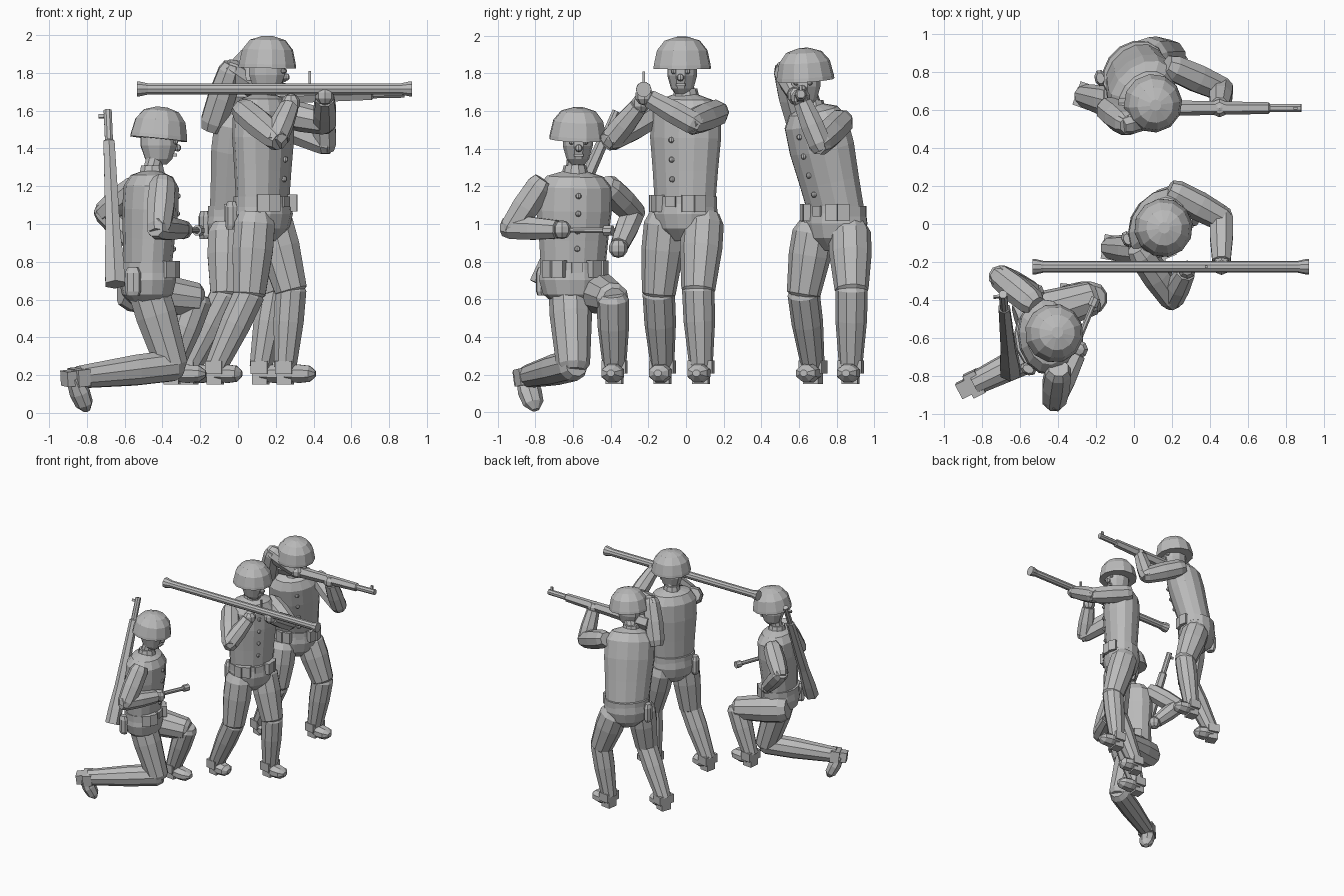
import bpy, bmesh, math
from mathutils import Vector, Matrix

cube = bpy.data.objects.get("Cube")
if cube:
    bpy.data.objects.remove(cube)

GREY = (0.5, 0.5, 0.5, 1)
mat = bpy.data.materials.new("plain grey")
mat.use_nodes = True
mat.diffuse_color = GREY
mat.node_tree.nodes["Principled BSDF"].inputs["Base Color"].default_value = GREY


def finish(name, bm):
    bmesh.ops.recalc_face_normals(bm, faces=bm.faces)
    me = bpy.data.meshes.new(name)
    bm.to_mesh(me)
    bm.free()
    me.materials.append(mat)
    ob = bpy.data.objects.new(name, me)
    bpy.context.collection.objects.link(ob)
    return ob


def frame(axis, facing):
    """Rotation with z along the axis and x towards the facing direction."""
    z = Vector(axis).normalized()
    y = z.cross(Vector(facing))
    if y.length < 0.01:
        y = z.cross(Vector((0, 0, 1)))
    y.normalize()
    return Matrix((y.cross(z), y, z)).transposed()


def turned(name, a, b, profile, sides=8, facing=(1, 0, 0), sx=1, sy=1):
    """Faceted turned shape from a to b; profile lists (fraction, radius)."""
    a, b = Vector(a), Vector(b)
    rot, length = frame(b - a, facing), (b - a).length
    bm = bmesh.new()
    rings = []
    for t, r in profile:
        ring = []
        for i in range(sides):
            ang = math.tau * (i + 0.5) / sides
            p = Vector((r * sx * math.cos(ang), r * sy * math.sin(ang), t * length))
            ring.append(bm.verts.new(a + rot @ p))
        rings.append(ring)
    for lo, hi in zip(rings, rings[1:]):
        for i in range(sides):
            j = (i + 1) % sides
            bm.faces.new((lo[i], lo[j], hi[j], hi[i]))
    bm.faces.new(rings[0])
    bm.faces.new(rings[-1])
    return finish(name, bm)


def box(name, centre, size, rot=Matrix.Identity(3)):
    bm = bmesh.new()
    bmesh.ops.create_cube(bm, size=1)
    for v in bm.verts:
        v.co = Vector(centre) + rot @ Vector(c * s for c, s in zip(v.co, size))
    return finish(name, bm)


def ball(name, centre, radius):
    bm = bmesh.new()
    bmesh.ops.create_uvsphere(bm, u_segments=8, v_segments=5, radius=radius)
    bmesh.ops.translate(bm, verts=bm.verts, vec=Vector(centre))
    return finish(name, bm)


def arm(name, shoulder, elbow, hand):
    turned(name + "_upper_arm", shoulder, elbow,
           [(-0.16, 0.055), (0, 0.073), (0.5, 0.078), (1, 0.068), (1.14, 0.05)])
    turned(name + "_forearm", elbow, hand,
           [(-0.16, 0.05), (0, 0.065), (0.4, 0.065), (0.9, 0.052), (0.92, 0.035)])
    ball(name + "_hand", hand, 0.051)


def leg(name, hip, knee, ankle, toe):
    turned(name + "_thigh", hip, knee,
           [(-0.1, 0.085), (0.05, 0.112), (0.4, 0.113), (1, 0.09), (1.07, 0.065)], 10)
    turned(name + "_shin", knee, ankle,
           [(-0.08, 0.065), (0, 0.086), (0.4, 0.084), (1, 0.062)], 10)
    # Boot: cuff block, heel and rounded toe
    ankle, toe = Vector(ankle), Vector(toe)
    shin = Vector(knee) - ankle
    up = Vector((0, 0, 1)) if abs((toe - ankle).normalized().z) < 0.6 else shin
    rot = frame(up, toe - ankle)
    box(name + "_boot_cuff", ankle, (0.09, 0.13, 0.07), rot)
    box(name + "_boot_heel", ankle + rot @ Vector((0, 0, -0.05)), (0.08, 0.085, 0.08), rot)
    drop = rot @ Vector((0, 0, -0.033))
    turned(name + "_boot_toe", ankle + drop, toe + drop,
           [(0, 0.046), (0.45, 0.06), (0.8, 0.052), (1, 0.02)], 8, up, 0.88, 1.1)


def body(name, waist, neck, yaw, head, helmet_axis, look):
    """Torso, belt gear, head and helmet."""
    waist, neck, head = Vector(waist), Vector(neck), Vector(head)
    up, face = Vector((0, 0, 1)), Vector((math.cos(yaw), math.sin(yaw), 0))
    rot, length = frame(neck - waist, face), (neck - waist).length
    hips = frame(up, face)
    turned(name + "_jacket", waist, neck,
           [(0, 0.16), (0.3, 0.172), (0.6, 0.187), (0.84, 0.183), (0.95, 0.14), (1, 0.06)],
           14, face, 0.79, 1.08)
    turned(name + "_trouser_seat", waist + up * 0.02, waist - up * 0.2,
           [(0, 0.165), (0.35, 0.176), (0.7, 0.155), (1, 0.08)], 14, face, 0.86, 1.04)
    turned(name + "_belt", waist - up * 0.02, waist + up * 0.035,
           [(0, 0.172), (1, 0.172)], 14, face, 0.84, 1.04)
    # Belt pouches, buckle and canteen
    for ang in (-0.9, -0.55, 0.55, 0.9):
        out = hips @ Vector((math.cos(ang) * 0.145, math.sin(ang) * 0.178, 0))
        box(name + "_pouch", waist + out, (0.05, 0.065, 0.09), frame(up, out))
    box(name + "_buckle", waist + hips @ Vector((0.143, 0, 0.008)), (0.015, 0.06, 0.055), hips)
    out = hips @ Vector((-0.1, -0.15, 0))
    turned(name + "_canteen", waist + out - up * 0.14, waist + out + up * 0.01,
           [(0, 0.035), (0.15, 0.045), (0.8, 0.045), (1, 0.03)], 8, out, 0.7)
    # Jacket buttons
    for t, r in ((0.22, 0.133), (0.4, 0.139), (0.58, 0.145), (0.76, 0.144)):
        ball(name + "_button", waist + rot @ Vector((r, 0, t * length)), 0.016)
    # Neck, collar and head
    turned(name + "_collar", neck - up * 0.03, neck + up * 0.03, [(0, 0.075), (1, 0.06)], 10)
    turned(name + "_neck", neck, head, [(0, 0.05), (1, 0.05)], 10)
    turned(name + "_head", head - up * 0.1, head + up * 0.1,
           [(0, 0.045), (0.15, 0.075), (0.5, 0.1), (1, 0.1)], 10, look, 1, 0.8)
    hrot = frame(up, look)
    ball(name + "_nose", head + hrot @ Vector((0.1, 0, -0.012)), 0.02)
    box(name + "_mouth", head + hrot @ Vector((0.085, 0, -0.05)), (0.02, 0.05, 0.015), hrot)
    for side in (-1, 1):
        ball(name + "_eye", head + hrot @ Vector((0.088, 0.037 * side, 0.02)), 0.014)
    # Helmet
    brim = head + up * 0.035
    turned(name + "_helmet", brim, brim + Vector(helmet_axis).normalized() * 0.17,
           [(0, 0.155), (0.12, 0.153), (0.58, 0.136), (0.88, 0.095), (1, 0.03)], 12, look)


def rifle(name, butt, muzzle, top):
    butt, muzzle = Vector(butt), Vector(muzzle)
    turned(name + "_stock", butt, muzzle,
           [(0, 0.06), (0.12, 0.058), (0.3, 0.045), (0.82, 0.034), (0.83, 0.024)], 6, top, 1, 0.9)
    turned(name + "_barrel", butt.lerp(muzzle, 0.7), muzzle, [(0, 0.023), (1, 0.023)], 8)
    rot = frame(muzzle - butt, top)
    box(name + "_sight", butt.lerp(muzzle, 0.97) + rot @ Vector((0.03, 0, 0)), (0.04, 0.014, 0.02), rot)


# Kneeling soldier with slung rifle and stick grenade
body("kneeling", (-0.48, -0.6, 0.76), (-0.455, -0.59, 1.28), 0.15,
     (-0.42, -0.575, 1.415), (0.1, 0.03, 1), (1, 0.05, 0))
arm("kneeling_right", (-0.4, -0.78, 1.2), (-0.42, -0.925, 0.98), (-0.29, -0.66, 0.97))
arm("kneeling_left", (-0.54, -0.41, 1.19), (-0.7, -0.28, 1.06), (-0.52, -0.36, 0.87))
leg("kneeling_right", (-0.49, -0.62, 0.7), (-0.35, -0.6, 0.25), (-0.84, -0.84, 0.19), (-0.77, -0.785, 0.015))
leg("kneeling_left", (-0.58, -0.5, 0.65), (-0.22, -0.39, 0.6), (-0.35, -0.38, 0.24), (-0.17, -0.4, 0.24))
rifle("slung_rifle", (-0.65, -0.78, 0.68), (-0.69, -0.37, 1.6), (-1, 0, 0))
turned("stick_grenade", (-0.32, -0.68, 0.97), (-0.2, -0.39, 0.965),
       [(0, 0.016), (0.85, 0.016), (0.85, 0.028), (1, 0.028)], 8)

# Standing soldier with shoulder tube
body("tube_gunner", (0.13, -0.005, 1.11), (0.135, 0.0, 1.69), -0.55,
     (0.155, -0.02, 1.79), (0.02, 0, 1), (1, -0.1, 0))
arm("tube_gunner_right", (0.04, -0.16, 1.59), (0.2, -0.39, 1.455), (0.28, -0.24, 1.64))
arm("tube_gunner_left", (0.22, 0.16, 1.59), (0.46, 0.03, 1.54), (0.46, -0.22, 1.68))
leg("tube_gunner_right", (0.09, -0.11, 1.02), (0.06, -0.145, 0.63), (-0.12, -0.125, 0.24), (0.02, -0.15, 0.24))
leg("tube_gunner_left", (0.18, 0.09, 1.02), (0.28, 0.065, 0.65), (0.25, 0.08, 0.24), (0.41, 0.055, 0.24))
turned("launcher_tube", (-0.535, -0.225, 1.715), (0.92, -0.225, 1.715),
       [(0, 0.042), (0.008, 0.042), (0.04, 0.031), (0.96, 0.031), (0.99, 0.041), (1, 0.041)], 10)
box("launcher_sight", (0.38, -0.225, 1.775), (0.014, 0.014, 0.07))

# Standing soldier aiming a rifle, leaning forward
body("rifleman", (0.0, 0.8, 1.06), (0.055, 0.67, 1.63), -0.8,
     (0.1, 0.635, 1.73), (0.08, -0.06, 1), (1, -0.15, 0))
arm("rifleman_right", (-0.13, 0.6, 1.54), (-0.04, 0.53, 1.81), (0.15, 0.59, 1.68))
arm("rifleman_left", (0.21, 0.82, 1.54), (0.46, 0.71, 1.43), (0.45, 0.61, 1.67))
leg("rifleman_right", (-0.05, 0.68, 0.97), (-0.06, 0.625, 0.63), (-0.26, 0.675, 0.24), (-0.12, 0.625, 0.24))
leg("rifleman_left", (0.07, 0.87, 0.97), (0.19, 0.88, 0.65), (0.12, 0.875, 0.24), (0.28, 0.85, 0.24))
rifle("aimed_rifle", (-0.08, 0.61, 1.67), (0.88, 0.61, 1.69), (0, 0, 1))
